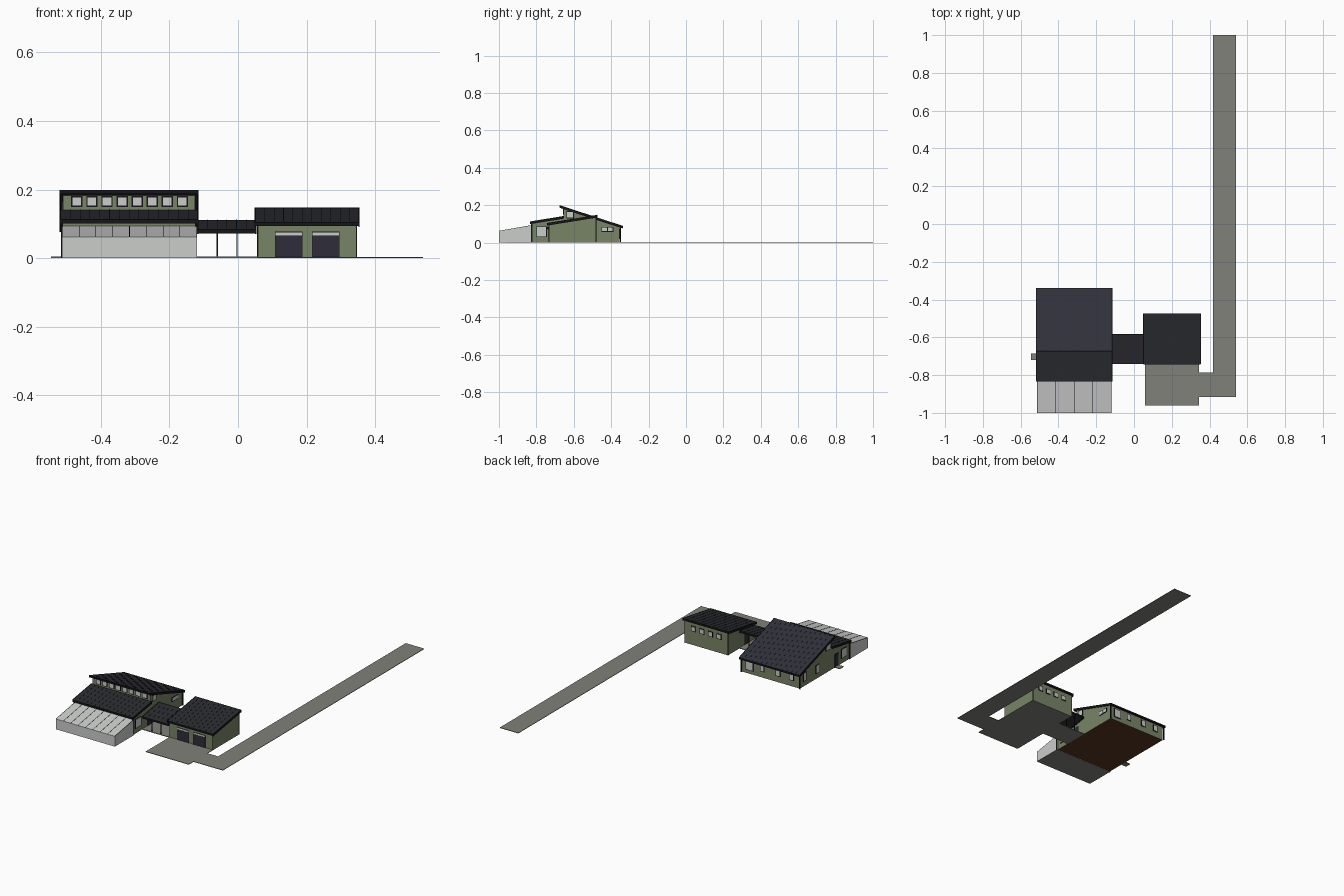
import bpy
import bmesh
from mathutils import Vector

cube = bpy.data.objects.get("Cube")
if cube:
    bpy.data.objects.remove(cube, do_unlink=True)


def material(name, r, g, b):
    m = bpy.data.materials.new(name)
    m.use_nodes = True
    m.diffuse_color = (r, g, b, 1)
    m.node_tree.nodes["Principled BSDF"].inputs["Base Color"].default_value = (r, g, b, 1)
    return m


GREEN = material("sage green wall", 0.19, 0.235, 0.13)
SLATE = material("slate roof", 0.03, 0.03, 0.042)
DARK = material("charcoal roof", 0.023, 0.024, 0.029)
TRIM = material("black trim", 0.008, 0.008, 0.01)
GLASS = material("pale glass", 0.6, 0.61, 0.6)
PAVING = material("grey paving", 0.22, 0.22, 0.195)
DOOR = material("navy door", 0.028, 0.026, 0.042)
FLOOR = material("brown floor", 0.1, 0.035, 0.015)


def finish(name, bm, *mats):
    bmesh.ops.recalc_face_normals(bm, faces=bm.faces[:])
    # second material goes on the underside
    if len(mats) > 1:
        for f in bm.faces:
            f.material_index = int(f.normal.z < -0.9)
    mesh = bpy.data.meshes.new(name)
    bm.to_mesh(mesh)
    bm.free()
    for m in mats:
        mesh.materials.append(m)
    obj = bpy.data.objects.new(name, mesh)
    bpy.context.collection.objects.link(obj)
    return obj


def box(name, x, y, z, *mats):
    """Box from (low, high) pairs on each axis."""
    bm = bmesh.new()
    bmesh.ops.create_cube(bm, size=1)
    for v in bm.verts:
        v.co = Vector([(a + b) / 2 + c * (b - a) for (a, b), c in zip((x, y, z), v.co)])
    return finish(name, bm, *mats)


def extrude_x(name, profile, x, *mats):
    """Side profile of (y, z) points carried along x."""
    bm = bmesh.new()
    face = bm.faces.new([bm.verts.new((x[0], y, z)) for y, z in profile])
    new = bmesh.ops.extrude_face_region(bm, geom=[face])["geom"]
    for v in new:
        if isinstance(v, bmesh.types.BMVert):
            v.co.x = x[1]
    return finish(name, bm, *mats)


def roof(name, x, front, back, mat, seams, thick=0.01):
    """Sloped slab between two (y, z) top edges, with barge boards and seams."""
    (y0, z0), (y1, z1) = front, back

    def strip(part, xs, up, down, m):
        extrude_x(part, [(y0, z0 + up), (y1, z1 + up), (y1, z1 - down), (y0, z0 - down)], xs, m)

    strip(name, x, 0, thick, mat)
    for side, edge in (("right", x[0]), ("left", x[1])):
        strip(f"{name}_{side}_barge_board", (edge - 0.002, edge + 0.002), 0.001, thick + 0.003, TRIM)
    step = (x[1] - x[0]) / seams
    for i in range(1, seams):
        c = x[0] + i * step
        strip(f"{name}_seam", (c - 0.0008, c + 0.0008), 0.0012, 0, mat)
    for part, y, z in (("front", y0, z0), ("back", y1, z1)):
        box(f"{name}_{part}_fascia", x, (y - 0.002, y + 0.002), (z - thick - 0.001, z), TRIM)


def opening(name, axis, wall, out, centre, width, z, fill=GLASS, panes=1, border=0.004):
    """Framed plate on a wall; axis is the wall's normal, out its sign."""
    def plate(part, a, b, zz, depth, m):
        n = tuple(sorted((wall - out * 0.002, wall + out * depth)))
        x, y = (n, (a, b)) if axis == "x" else ((a, b), n)
        box(part, x, y, zz, m)

    lo, hi = centre - width / 2, centre + width / 2
    plate(f"{name}_frame", lo, hi, z, 0.002, TRIM)
    pane = (width - border) / panes
    for i in range(panes):
        a = lo + border + i * pane
        plate(f"{name}_pane", a, a + pane - border, (z[0] + border, z[1] - border), 0.003, fill)


# Main house: low front wing with a raised clerestory behind it
HX = (-0.51, -0.125)
extrude_x("house_walls", [(-0.82, 0), (-0.82, 0.103), (-0.655, 0.13), (-0.655, 0.184),
                          (-0.355, 0.086), (-0.355, 0)], HX, GREEN, FLOOR)
RX = (-0.518, -0.117)
roof("house_upper_roof", RX, (-0.673, 0.198), (-0.34, 0.089), SLATE, 14)
roof("house_lower_roof", RX, (-0.833, 0.112), (-0.655, 0.141), DARK, 14)

# Clerestory windows
for i in range(8):
    opening("clerestory_window", "y", -0.655, -1, -0.47 + i * 0.044, 0.033, (0.149, 0.181))

# House back windows
opening("back_large_window", "y", -0.355, 1, -0.175, 0.05, (0.02, 0.075))
for x in (-0.26, -0.365, -0.455):
    opening("back_window", "y", -0.355, 1, x, 0.03, (0.035, 0.075))

# House side windows and doors
for wall, out in ((HX[0], -1), (HX[1], 1)):
    opening("gable_window", "x", wall, out, -0.62, 0.04, (0.13, 0.168))
opening("left_double_window", "x", HX[1], 1, -0.42, 0.064, (0.058, 0.084), panes=2)
opening("left_front_window", "x", HX[1], 1, -0.772, 0.056, (0.03, 0.087))
opening("left_door", "x", HX[1], 1, -0.66, 0.045, (0.003, 0.075), DOOR)
for y in (-0.4, -0.52):
    opening("right_tall_window", "x", HX[0], -1, y, 0.03, (0.03, 0.082))
opening("right_door", "x", HX[0], -1, -0.702, 0.036, (0.003, 0.08), DOOR)
opening("right_front_window", "x", HX[0], -1, -0.772, 0.05, (0.03, 0.087))
box("right_door_step", (-0.545, -0.51), (-0.72, -0.685), (0, 0.005), PAVING)

# Downpipes at the house corners
for x in (-0.513, -0.122):
    for y, top in ((-0.825, 0.103), (-0.35, 0.084)):
        box("house_downpipe", (x - 0.003, x + 0.003), (y - 0.003, y + 0.003), (0, top), TRIM)

# Greenhouse with glazing bars
GX = (-0.513, -0.12)
extrude_x("greenhouse", [(-1, 0), (-1, 0.062), (-0.822, 0.093), (-0.822, 0)], GX, GLASS, PAVING)
for i in range(9):
    x = GX[0] + 0.0008 + i * (GX[1] - GX[0] - 0.0016) / 8
    extrude_x("glazing_bar", [(-1, 0.061), (-1, 0.063), (-0.822, 0.094), (-0.822, 0.092)],
              (x - 0.0008, x + 0.0008), TRIM)

# Garage
CX = (0.058, 0.345)
extrude_x("garage_walls", [(-0.733, 0), (-0.733, 0.095), (-0.482, 0.138), (-0.482, 0)],
          CX, GREEN, PAVING)
roof("garage_roof", (0.05, 0.353), (-0.742, 0.104), (-0.475, 0.147), DARK, 11)
for x in (0.148, 0.256):
    opening("garage_door", "y", -0.733, -1, x, 0.081, (0.003, 0.067), DOOR, border=0.002)
    opening("garage_door_light", "y", -0.733, -1, x, 0.081, (0.064, 0.077), border=0.002)
for i in range(4):
    opening("garage_back_window", "y", -0.482, 1, 0.118 + i * 0.056, 0.032, (0.082, 0.114))
opening("garage_side_door", "x", CX[0], -1, -0.66, 0.045, (0.003, 0.075), DOOR)
for x in CX:
    box("garage_downpipe", (x - 0.002, x + 0.002), (-0.483, -0.479), (0, 0.136), TRIM)

# Covered walkway between house and garage
roof("walkway_roof", (-0.117, 0.052), (-0.74, 0.083), (-0.585, 0.111), DARK, 6)
box("walkway_floor", (-0.125, 0.058), (-0.735, -0.59), (0, 0.004), PAVING)
for x in (-0.061, -0.003):
    for y, top in ((-0.73, 0.076), (-0.597, 0.101)):
        box("walkway_post", (x - 0.002, x + 0.002), (y - 0.002, y + 0.002), (0, top), TRIM)

# Paved forecourt and long drive
box("forecourt", (0.057, 0.345), (-0.96, -0.733), (0, 0.003), PAVING)
box("drive_link", (0.345, 0.417), (-0.915, -0.785), (0, 0.003), PAVING)
box("long_drive", (0.417, 0.54), (-0.915, 1), (0, 0.003), PAVING)
